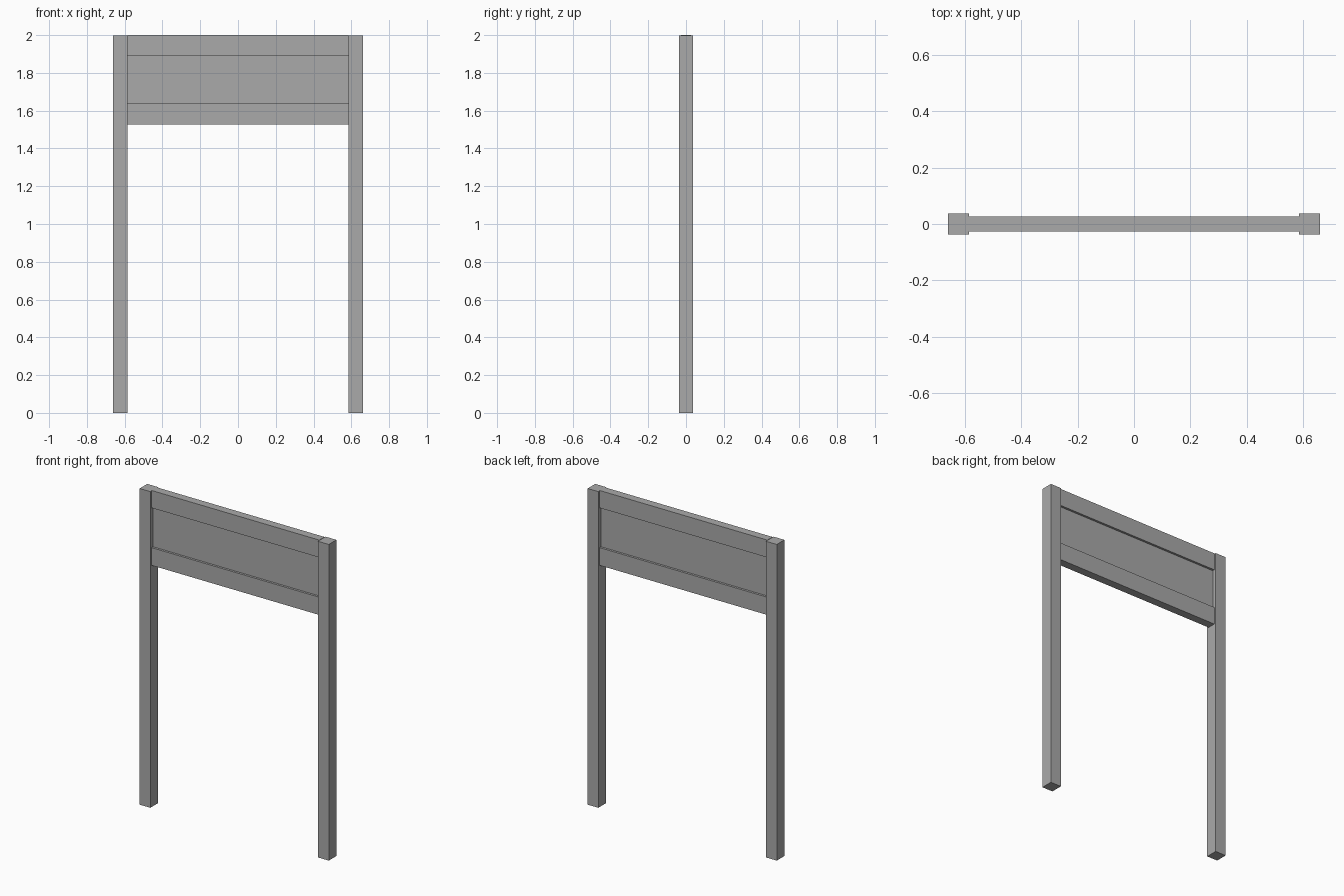
import bpy

if "Cube" in bpy.data.objects:
    bpy.data.objects.remove(bpy.data.objects["Cube"], do_unlink=True)

GREY = (0.4, 0.4, 0.4, 1.0)
grey = bpy.data.materials.new("plain grey")
grey.use_nodes = True
grey.diffuse_color = GREY
grey.node_tree.nodes["Principled BSDF"].inputs["Base Color"].default_value = GREY


def box(name, x, y, z):
    """Box spanning the given (low, high) range on each axis."""
    spans = (x, y, z)
    bpy.ops.mesh.primitive_cube_add(size=1, location=[(a + b) / 2 for a, b in spans])
    ob = bpy.context.object
    ob.name = name
    ob.scale = [b - a for a, b in spans]
    bpy.ops.object.transform_apply(location=False, rotation=False, scale=True)
    ob.data.materials.append(grey)
    return ob


INNER, OUTER = 0.586, 0.661
POST_Y, RAIL_Y, PANEL_Y = 0.038, 0.026, 0.012

# Square posts
box("left_post", (INNER, OUTER), (-POST_Y, POST_Y), (0, 1.997))
box("right_post", (-OUTER, -INNER), (-POST_Y, POST_Y), (0, 1.997))

# Rails between the posts
box("top_rail", (-INNER, INNER), (-RAIL_Y, RAIL_Y), (1.89, 2.0))
box("bottom_rail", (-INNER, INNER), (-RAIL_Y, RAIL_Y), (1.527, 1.639))

# Recessed sign panel
box("sign_panel", (-INNER, INNER), (-PANEL_Y, PANEL_Y), (1.639, 1.89))
